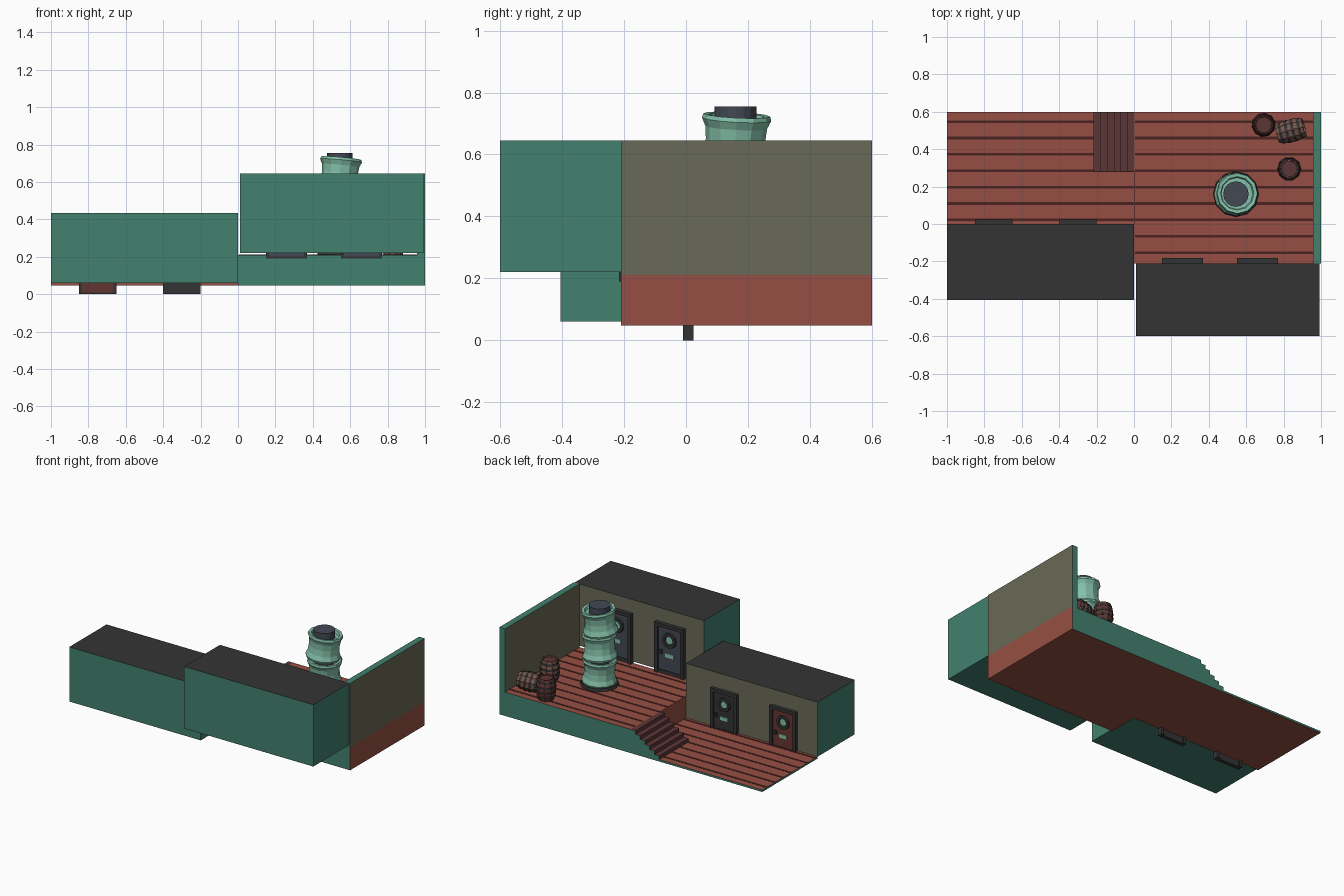
import bpy, bmesh, math
from mathutils import Matrix, Vector, Euler

if "Cube" in bpy.data.objects:
    bpy.data.objects.remove(bpy.data.objects["Cube"])


def material(name, hexcode):
    def lin(v):
        v /= 255
        return v / 12.92 if v < 0.04045 else ((v + 0.055) / 1.055) ** 2.4
    m = bpy.data.materials.new(name)
    m.diffuse_color = (*[lin(int(hexcode[i:i + 2], 16)) for i in (0, 2, 4)], 1)
    m.use_nodes = True
    m.node_tree.nodes["Principled BSDF"].inputs["Base Color"].default_value = m.diffuse_color
    return m


TEAL = material("teal_paint", "43816F")
ROOF = material("charcoal", "343434")
OLIVE = material("olive_wall", "696A57")
DECK = material("red_planks", "964F43")
GROOVE = material("plank_gap", "4A2422")
STAIR = material("maroon_wood", "5C3637")
MINT = material("mint_metal", "84C0A9")
SLATE = material("slate_blue", "434854")
WOOD = material("barrel_brown", "75584E")
REDWOOD = material("barrel_red", "643531")


def finish(name, bm, mats):
    bmesh.ops.recalc_face_normals(bm, faces=bm.faces)
    me = bpy.data.meshes.new(name)
    bm.to_mesh(me)
    bm.free()
    for m in mats:
        me.materials.append(m)
    ob = bpy.data.objects.new(name, me)
    bpy.context.collection.objects.link(ob)
    return ob


def box(name, lo, hi, mat, **sides):
    """Box between two corners; sides such as px=, ny=, pz= recolour a face by direction."""
    bm = bmesh.new()
    bmesh.ops.create_cube(bm, size=1)
    for v in bm.verts:
        v.co = Vector([lo[i] if v.co[i] < 0 else hi[i] for i in range(3)])
    bm.normal_update()
    mats = [mat] + list(sides.values())
    for f in bm.faces:
        for k, key in enumerate(sides):
            axis = "xyz".index(key[1])
            if f.normal[axis] * (1 if key[0] == "p" else -1) > 0.9:
                f.material_index = k + 1
    return finish(name, bm, mats)


def lathe(name, profile, angles, mats, rule, matrix):
    """Revolve (radius, z) points; rule(ring, column) picks the material. Ends are capped."""
    bm = bmesh.new()
    rings = [[bm.verts.new((r * math.cos(a), r * math.sin(a), z)) for a in angles] for r, z in profile]
    n = len(angles)
    for i in range(len(rings) - 1):
        for j in range(n):
            k = (j + 1) % n
            f = bm.faces.new((rings[i][j], rings[i][k], rings[i + 1][k], rings[i + 1][j]))
            f.material_index = rule(i, j)
    for ring, i in ((rings[0], -1), (rings[-1], len(rings) - 1)):
        bm.faces.new(ring).material_index = rule(i, 0)
    bm.transform(matrix)
    return finish(name, bm, mats)


def circle(n):
    return [math.tau * i / n for i in range(n)]


# Decks
LOW, UP = 0.06, 0.21
box("lower_deck", (-1, 0, 0.047), (0, 0.6, LOW), DECK, py=TEAL, nx=TEAL)
box("upper_deck", (0, -0.21, 0.047), (1, 0.6, UP), DECK, py=TEAL, ny=TEAL)

# Dark gaps between planks
for i in range(9):
    y = 0.547 - 0.0875 * i
    if y > 0:
        box("lower_plank_gap", (-1, y - 0.007, LOW - 0.002), (0, y + 0.007, LOW + 0.002), GROOVE)
    box("upper_plank_gap", (0.005, y - 0.007, UP - 0.002), (0.96, y + 0.007, UP + 0.002), GROOVE)

# Cabins and side wall
box("left_cabin", (-1, -0.405, 0.06), (0, 0, 0.435), TEAL, py=OLIVE, pz=ROOF)
box("right_cabin", (0.01, -0.6, 0.22), (0.993, -0.21, 0.645), TEAL, py=OLIVE, pz=ROOF)
box("side_wall", (0.957, -0.21, 0.2), (1, 0.6, 0.645), TEAL, nx=OLIVE, px=OLIVE)

# Stairs: stepped profile pulled along y
STEPS, RUN = 6, 0.216
pts = [(0, LOW - 0.01), (-RUN, LOW - 0.01)]
for i in range(STEPS):
    z = LOW + (UP - LOW) * (i + 1) / STEPS
    pts += [(-RUN + RUN * i / STEPS, z), (-RUN + RUN * (i + 1) / STEPS, z)]
bm = bmesh.new()
face = bm.faces.new([bm.verts.new((x, 0.28, z)) for x, z in pts])
ext = bmesh.ops.extrude_face_region(bm, geom=[face])
bmesh.ops.translate(bm, vec=(0, 0.32, 0), verts=[e for e in ext["geom"] if isinstance(e, bmesh.types.BMVert)])
bm.normal_update()
for f in bm.faces:
    f.material_index = 1 if abs(f.normal.y) > 0.9 else 0
finish("stairs", bm, [STAIR, TEAL])


# Doors with frame, porthole and nameless plate
def door(x, y, z, s, mat):
    def part(name, a, b, m):
        box(name, (x + a[0] * s, y + a[1], z + a[2] * s), (x + b[0] * s, y + b[1], z + b[2] * s), m)
    part("door_panel", (-0.085, -0.01, 0.01), (0.085, 0.012, 0.31), mat)
    for side in (-1, 1):
        xs = sorted((side * 0.078, side * 0.1))
        part("door_jamb", (xs[0], -0.01, 0), (xs[1], 0.024, 0.33), ROOF)
    part("door_lintel", (-0.078, -0.01, 0.308), (0.078, 0.024, 0.33), ROOF)
    part("door_sill", (-0.078, -0.01, 0), (0.078, 0.016, 0.04), ROOF)
    part("door_plate", (-0.028, 0.01, 0.125), (0.028, 0.018, 0.15), MINT)
    part("door_handle", (0.05, 0.01, 0.14), (0.065, 0.024, 0.165), ROOF)
    m = Matrix.Translation((x, y + 0.01, z + 0.235 * s)) @ Matrix.Rotation(-math.pi / 2, 4, "X") @ Matrix.Scale(s, 4)
    lathe("porthole", [(0.048, 0), (0.046, 0.014), (0.028, 0.014), (0.025, 0.006)], circle(12),
          [ROOF, MINT], lambda i, j: 1 if i == 3 else 0, m)


door(-0.75, 0, 0, 1, REDWOOD)
door(-0.3, 0, 0, 1, ROOF)
door(0.26, -0.207, 0.19, 1.1, SLATE)
door(0.66, -0.207, 0.19, 1.1, SLATE)

# Funnel: dark base and core, three flared sleeves
cx, cy = 0.545, 0.16
here = Matrix.Translation((cx, cy, 0))
lathe("funnel_base", [(0.122, UP), (0.118, UP + 0.018)], circle(12), [ROOF], lambda i, j: 0, here)
lathe("funnel_core", [(0.068, UP), (0.068, 0.755)], circle(16), [SLATE], lambda i, j: 0, here)
sleeve = [(0.085, -0.083), (0.108, -0.083), (0.112, -0.07), (0.1, -0.04), (0.096, 0),
          (0.1, 0.04), (0.112, 0.066), (0.108, 0.08), (0.09, 0.078), (0.085, 0.06)]
for k, (tx, ty) in enumerate(((0, -2), (3, 3), (0, 6))):
    m = Matrix.Translation((cx, cy, 0.308 + 0.17 * k)) @ Euler(
        (math.radians(tx), math.radians(ty), k * 0.26)).to_matrix().to_4x4()
    lathe("funnel_sleeve", sleeve, circle(12), [MINT], lambda i, j: 0, m)


# Barrels: wide staves, narrow dark gaps, hoops
def barrel(pos, rot, wood):
    m = Matrix.Translation(pos) @ Euler([math.radians(r) for r in rot]).to_matrix().to_4x4()
    angles = []
    for i in range(10):
        angles += [math.tau * i / 10, math.tau * (i + 0.8) / 10]
    body = [(0.042, -0.066), (0.044, -0.074), (0.05, -0.074), (0.061, -0.03),
            (0.061, 0.03), (0.05, 0.074), (0.044, 0.074), (0.042, 0.066)]

    def rule(i, j):
        return 2 if i in (-1, 7) else (1 if j % 2 else 0)
    lathe("barrel", body, angles, [wood, GROOVE, STAIR], rule, m)
    for z0, z1, r0, r1 in ((-0.058, -0.044, 0.057, 0.06), (-0.024, -0.01, 0.064, 0.065),
                           (0.01, 0.024, 0.065, 0.064), (0.044, 0.058, 0.06, 0.057)):
        lathe("barrel_hoop", [(0.05, z0), (r0, z0), (r1, z1), (0.05, z1)], angles[::2],
              [ROOF], lambda i, j: 0, m)


barrel((0.693, 0.53, UP + 0.074), (0, 0, 10), REDWOOD)
barrel((0.83, 0.295, UP + 0.074), (0, 0, 0), WOOD)
barrel((0.838, 0.498, UP + 0.066), (0, 84, 15), WOOD)
